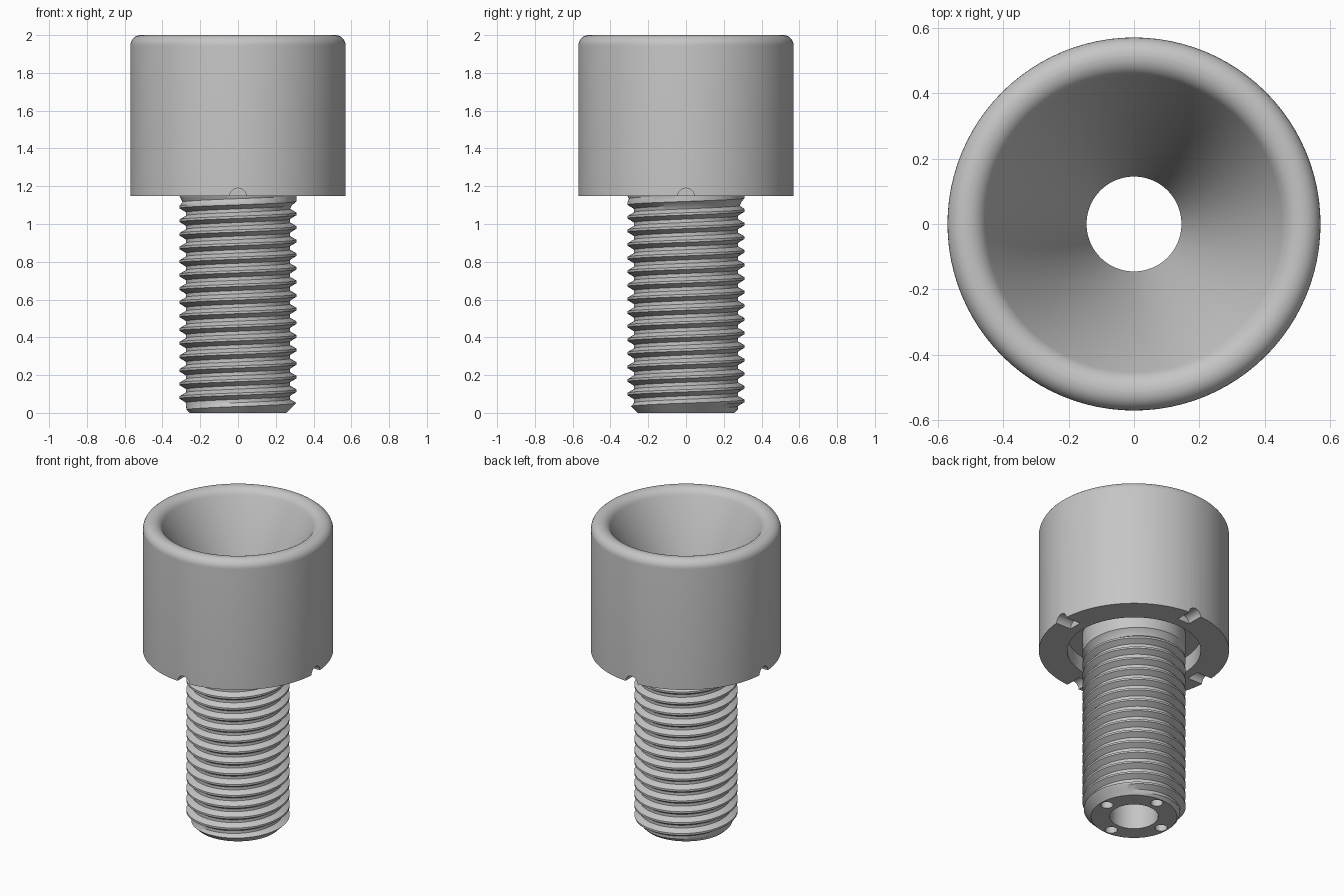
import bpy, bmesh, math
from mathutils import Matrix

cube = bpy.data.objects.get("Cube")
if cube:
    bpy.data.objects.remove(cube, do_unlink=True)

SEGMENTS = 96
NECK_Z, BORE, SHAFT_R = 1.17, 0.145, 0.31

steel = bpy.data.materials.new("grey steel")
steel.use_nodes = True
colour = (0.56, 0.56, 0.56, 1)
steel.diffuse_color = colour
steel.node_tree.nodes["Principled BSDF"].inputs["Base Color"].default_value = colour


def finish(bm, name):
    bmesh.ops.remove_doubles(bm, verts=bm.verts, dist=0.0002)
    bmesh.ops.dissolve_degenerate(bm, dist=0.0002, edges=bm.edges)
    bmesh.ops.recalc_face_normals(bm, faces=bm.faces)
    mesh = bpy.data.meshes.new(name)
    bm.to_mesh(mesh)
    bm.free()
    obj = bpy.data.objects.new(name, mesh)
    bpy.context.collection.objects.link(obj)
    mesh.materials.append(steel)
    return obj


def sweep(bm, rows):
    """Skin rows of functions angle -> (radius, height) around z."""
    grid = []
    for row in rows:
        ring = []
        for i in range(SEGMENTS + 1):
            a = math.tau * i / SEGMENTS
            r, z = row(a)
            ring.append(bm.verts.new((r * math.cos(a), r * math.sin(a), z)))
        grid.append(ring)
    for low, high in zip(grid, grid[1:]):
        for i in range(SEGMENTS):
            bm.faces.new((low[i], low[i + 1], high[i + 1], high[i]))


def lathe(bm, profile):
    sweep(bm, [lambda a, p=p: p for p in profile])


def arc(cx, cz, rx, rz, start, end, steps=8):
    angles = [math.radians(start + (end - start) * k / steps) for k in range(steps + 1)]
    return [(cx + rx * math.cos(a), cz + rz * math.sin(a)) for a in angles]


def drill(target, radius, depth, place):
    """Cut four equal round holes spaced a quarter turn apart."""
    bm = bmesh.new()
    for k in range(4):
        bmesh.ops.create_cone(bm, cap_ends=True, segments=24, radius1=radius,
                              radius2=radius, depth=depth,
                              matrix=Matrix.Rotation(k * math.pi / 2, 4, 'Z') @ place)
    cutter = finish(bm, "drill_cutter")
    cutter.hide_render = True
    mod = target.modifiers.new("holes", 'BOOLEAN')
    mod.operation, mod.solver, mod.object = 'DIFFERENCE', 'EXACT', cutter
    bpy.context.view_layer.objects.active = target
    bpy.ops.object.modifier_apply(modifier=mod.name)
    bpy.data.objects.remove(cutter, do_unlink=True)


def smooth(obj):
    bpy.ops.object.select_all(action='DESELECT')
    obj.select_set(True)
    bpy.context.view_layer.objects.active = obj
    bpy.ops.object.shade_smooth_by_angle(angle=math.radians(32))


# Head: rounded rim, funnel inside, ring groove underneath
profile = [(BORE, NECK_Z), (SHAFT_R, NECK_Z), (SHAFT_R, 1.25), (0.4, 1.25),
           (0.4, 1.147), (0.57, 1.147)]
profile += arc(0.515, 1.945, 0.055, 0.055, 0, 90)
profile += arc(0.512, 1.93, 0.066, 0.07, 90, 155)
profile += [(BORE, 1.36), (BORE, NECK_Z)]
bm = bmesh.new()
lathe(bm, profile)
head = finish(bm, "head")

# Blind notches under the rim of the head
drill(head, 0.044, 0.2, Matrix.Translation((0.56, 0, 1.146)) @ Matrix.Rotation(math.pi / 2, 4, 'Y'))
smooth(head)

# Threaded shaft: tooth profile wound into a right-handed helix, fading out at the top
PITCH = 0.072
THREAD_END = NECK_Z - 0.02
TOOTH = [(0.0, 0.275), (0.25, 0.275), (0.55, SHAFT_R), (0.72, SHAFT_R)]


def thread_row(offset, radius):
    def row(a):
        z = min(max(offset + PITCH * a / math.tau, 0), THREAD_END)
        faded = max(radius, SHAFT_R - 0.5 * (THREAD_END - z))
        return min(faded, 0.257 + z), z
    return row


bm = bmesh.new()
turns = range(-2, int(NECK_Z / PITCH) + 2)
sweep(bm, [thread_row((n + f) * PITCH, r) for n in turns for f, r in TOOTH])
lathe(bm, [(SHAFT_R, THREAD_END), (SHAFT_R, NECK_Z), (BORE, NECK_Z), (BORE, 0), (0.257, 0)])
shaft = finish(bm, "threaded_shaft")

# Small outlets around the bore at the tip
drill(shaft, 0.037, 1.0, Matrix.Translation((0.212, 0, 0)))
smooth(shaft)
